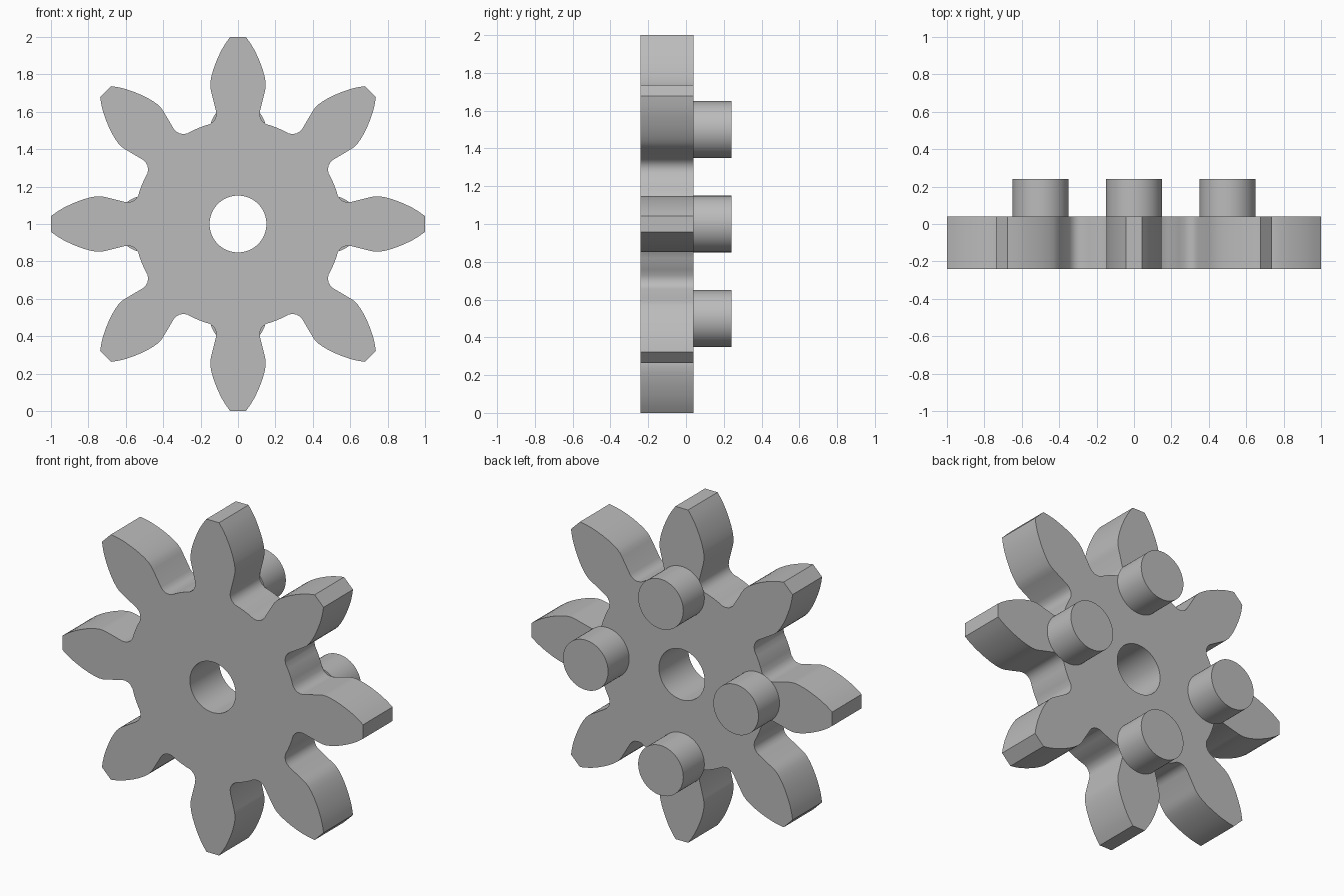
import bpy, bmesh, math
from mathutils import Vector, Matrix

if "Cube" in bpy.data.objects:
    bpy.data.objects.remove(bpy.data.objects["Cube"], do_unlink=True)

TEETH, ROOT, BORE = 8, 0.555, 0.152
PEG_RADIUS, PEG_ORBIT = 0.15, 0.5
FRONT, BACK, PEG_END = -0.24, 0.04, 0.24
CENTRE = Vector((0, 0, 1))

grey = bpy.data.materials.new("plain grey")
grey.use_nodes = True
colour = (0.5, 0.5, 0.5, 1)
grey.diffuse_color = colour
grey.node_tree.nodes["Principled BSDF"].inputs["Base Color"].default_value = colour


def finish(bm, name):
    bmesh.ops.recalc_face_normals(bm, faces=bm.faces)
    mesh = bpy.data.meshes.new(name)
    bm.to_mesh(mesh)
    bm.free()
    mesh.materials.append(grey)
    obj = bpy.data.objects.new(name, mesh)
    bpy.context.collection.objects.link(obj)
    bpy.ops.object.select_all(action="DESELECT")
    obj.select_set(True)
    bpy.context.view_layer.objects.active = obj
    bpy.ops.object.shade_smooth_by_angle(angle=math.radians(32))
    return obj


def circle(radius, count=64):
    return [Vector((radius * math.sin(math.tau * i / count), 0,
                    radius * math.cos(math.tau * i / count))) for i in range(count)]


def plate(name, loops, centre, y0, y1):
    """Fill closed outlines (inner ones become holes) and extrude along y."""
    bm = bmesh.new()
    edges = []
    for loop in loops:
        verts = [bm.verts.new(p + centre + Vector((0, y0, 0))) for p in loop]
        edges += [bm.edges.new((v, verts[i - 1])) for i, v in enumerate(verts)]
    bmesh.ops.triangle_fill(bm, edges=edges, use_beauty=True)
    out = bmesh.ops.extrude_face_region(bm, geom=bm.faces[:], use_keep_orig=True)
    moved = [g for g in out["geom"] if isinstance(g, bmesh.types.BMVert)]
    bmesh.ops.translate(bm, verts=moved, vec=(0, y1 - y0, 0))
    return finish(bm, name)


# Half tooth, tip to root: half width, distance from the axle
half = [(0.042, 1.0), (0.066, 0.967), (0.087, 0.932), (0.105, 0.895),
        (0.121, 0.857), (0.134, 0.82), (0.143, 0.785), (0.148, 0.755),
        (0.148, 0.73), (0.143, 0.705), (0.117, 0.603), (0.116, 0.583),
        (0.121, 0.564), (0.132, 0.548), (0.15, 0.534)]
tooth = [(-x, r) for x, r in reversed(half)] + half

# Root arc from the end of one tooth towards the next
start = math.atan2(*half[-1])
span = math.tau / TEETH - 2 * start
for i in range(1, 4):
    a = start + span * i / 4
    tooth.append((ROOT * math.sin(a), ROOT * math.cos(a)))

outline = []
for k in range(TEETH):
    turn = Matrix.Rotation(math.tau * k / TEETH, 3, "Y")
    outline += [turn @ Vector((x, 0, r)) for x, r in tooth]

# Gear body with its bore
plate("gear_wheel", [outline, circle(BORE)], CENTRE, FRONT, BACK)

# Four drive pegs on the back
for name, x, z in (("top", 0, 1), ("left", 1, 0), ("bottom", 0, -1), ("right", -1, 0)):
    spot = CENTRE + PEG_ORBIT * Vector((x, 0, z))
    plate(name + "_peg", [circle(PEG_RADIUS)], spot, BACK, PEG_END)
